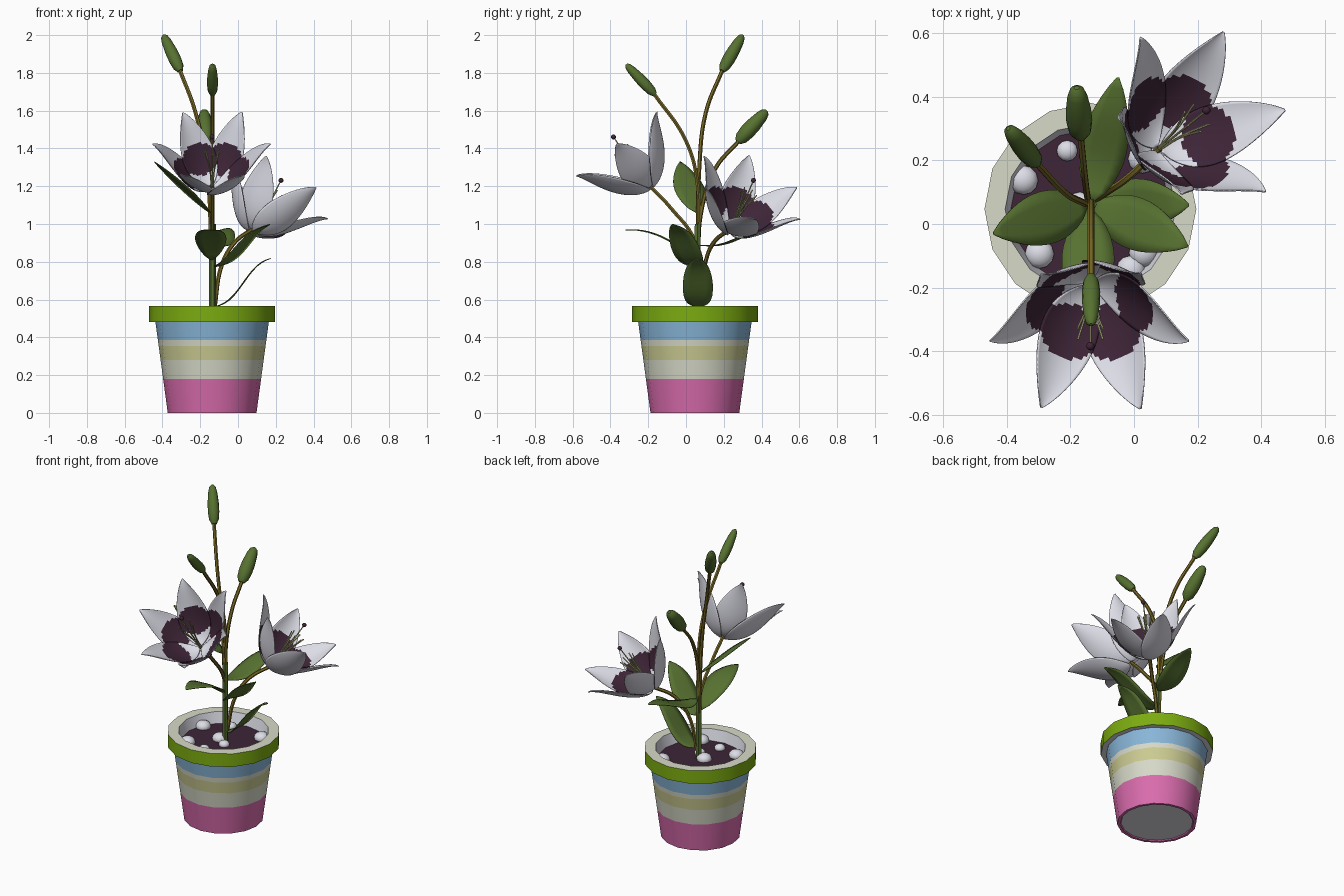
import bpy, bmesh, math
from mathutils import Vector, Matrix

if "Cube" in bpy.data.objects:
    bpy.data.objects.remove(bpy.data.objects["Cube"])

def material(name, rgb):
    m = bpy.data.materials.new(name)
    m.diffuse_color = (*rgb, 1)
    m.use_nodes = True
    m.node_tree.nodes["Principled BSDF"].inputs["Base Color"].default_value = m.diffuse_color
    return m

WHITE = material("petal_white", (0.72, 0.72, 0.80))
MAROON = material("dark_maroon", (0.048, 0.018, 0.038))
STEM = material("stem_olive", (0.19, 0.14, 0.02))
LEAF = material("leaf_green", (0.095, 0.165, 0.03))
LIME = material("rim_lime", (0.20, 0.41, 0.005))
PINK = material("stripe_pink", (0.70, 0.15, 0.42))
BLUE = material("stripe_blue", (0.25, 0.47, 0.69))
YELLOW = material("stripe_yellow", (0.60, 0.60, 0.29))
CREAM = material("stripe_cream", (0.68, 0.70, 0.58))

CX, CY = -0.137, 0.047  # pot centre


def add_object(name, verts, faces, mats, indices=None):
    me = bpy.data.meshes.new(name)
    me.from_pydata([tuple(v) for v in verts], [], faces)
    for m in mats:
        me.materials.append(m)
    if indices:
        me.polygons.foreach_set("material_index", indices)
    ob = bpy.data.objects.new(name, me)
    bpy.context.collection.objects.link(ob)
    return ob


def lathe(name, profile, mats, seg_mats, sides, matrix):
    """Revolve (radius, height) points around z; both ends are capped."""
    verts, faces, idx = [], [], []
    for r, z in profile:
        for k in range(sides):
            a = 2 * math.pi * k / sides
            verts.append(matrix @ Vector((r * math.cos(a), r * math.sin(a), z)))
    for i in range(len(profile) - 1):
        for k in range(sides):
            n = (k + 1) % sides
            faces.append((i * sides + k, i * sides + n, (i + 1) * sides + n, (i + 1) * sides + k))
            idx.append(seg_mats[i + 1])
    faces.append(tuple(reversed(range(sides))))
    last = (len(profile) - 1) * sides
    faces.append(tuple(range(last, last + sides)))
    idx += [seg_mats[0], seg_mats[-1]]
    return add_object(name, verts, faces, mats, idx)


def sheets(name, funcs, rows, cols, mats, rule=None, thickness=0.004):
    """Thin surfaces from functions of t (0..1 along) and u (-1..1 across)."""
    verts, faces, idx = [], [], []
    for f in funcs:
        b = len(verts)
        verts += [f(i / rows, 2 * j / cols - 1) for i in range(rows + 1) for j in range(cols + 1)]
        for i in range(rows):
            for j in range(cols):
                p = b + i * (cols + 1) + j
                q = p + cols + 1
                faces.append((p, q, q + 1, p + 1))
                idx.append(int(rule((i + .5) / rows, 2 * (j + .5) / cols - 1)) if rule else 0)
    ob = add_object(name, verts, faces, mats, idx)
    mod = ob.modifiers.new("thickness", 'SOLIDIFY')
    mod.thickness = thickness
    mod.offset = -1
    mod.material_offset = -1  # the back is always the first colour
    return ob


def tube(name, paths, radius, mat):
    cu = bpy.data.curves.new(name, 'CURVE')
    cu.dimensions = '3D'
    cu.bevel_depth = radius
    cu.bevel_resolution = 1
    cu.resolution_u = 6
    cu.use_fill_caps = True
    for pts in paths:
        sp = cu.splines.new('BEZIER')
        sp.bezier_points.add(len(pts) - 1)
        for bp, p in zip(sp.bezier_points, pts):
            bp.co = p
            bp.handle_left_type = bp.handle_right_type = 'AUTO'
    tmp = bpy.data.objects.new(name + "_curve", cu)
    me = bpy.data.meshes.new_from_object(tmp)
    bpy.data.objects.remove(tmp)
    me.materials.clear()
    me.materials.append(mat)
    bpy.context.collection.objects.link(bpy.data.objects.new(name, me))


def balls(name, items, mat):
    bm = bmesh.new()
    for p, r, squash in items:
        m = Matrix.Translation(p) @ Matrix.Diagonal((r, r, r * squash, 1))
        bmesh.ops.create_uvsphere(bm, u_segments=12, v_segments=8, radius=1, matrix=m)
    me = bpy.data.meshes.new(name)
    bm.to_mesh(me)
    bm.free()
    me.materials.append(mat)
    bpy.context.collection.objects.link(bpy.data.objects.new(name, me))


# Striped pot with rim, inner wall and soil
def wall(z):
    return (0.235 + 0.065 * z / 0.48, z)

pot_profile = [(.213, .006), (.218, 0), wall(0), wall(.18), wall(.28), wall(.355), wall(.385),
               wall(.48), (.333, .48), (.333, .565), (.268, .565), (.25, .495)]
lathe("pot", pot_profile, [PINK, CREAM, YELLOW, BLUE, LIME, WHITE, MAROON],
      [5, 0, 0, 0, 1, 2, 1, 3, 5, 4, 1, 5, 6], 16, Matrix.Translation((CX, CY, 0)))

# White pebbles on the soil
spots = [(-.347, .138), (-.297, -.094), (-.01, -.145), (.027, .205), (.03, -.09),
         (-.17, .055), (-.10, .0), (-.21, .23), (-.16, -.12)]
balls("pebbles", [((x, y, .503), .046 if i < 6 else .033, .75) for i, (x, y) in enumerate(spots)], WHITE)

# Main stalk and branching stems
tube("main_stalk", [[(-.135, .06, .48), (-.135, .06, .75), (-.135, .062, 1.0)]], .018, LEAF)
flower_spots = [((-.137, -.19, 1.20), 0), ((.077, .235, .97), 129)]
tube("stems", [
    [(-.135, .06, .6), (-.135, .05, .9), (-.135, -.085, 1.09), (-.137, -.195, 1.205)],
    [(-.125, .065, .55), (-.085, .10, .785), (-.02, .145, .90), (.08, .237, .975)],
    [(-.14, .065, .8), (-.165, .07, 1.29), (-.225, .105, 1.59), (-.31, .195, 1.82)],
    [(-.135, .06, .8), (-.135, .058, 1.235), (-.135, -.005, 1.45), (-.135, -.17, 1.69)],
    [(-.137, .065, .8), (-.145, .078, 1.05), (-.155, .153, 1.29), (-.168, .28, 1.44)],
], .011, STEM)

# Closed buds: base, tip, radius
bud_shape = [(.45, 0), (.85, .12), (1, .32), (.97, .55), (.78, .82), (.55, .95), (.2, 1)]
for i, (a, b, r) in enumerate([((-.305, .19, 1.81), (-.395, .30, 2.0), .034),
                               ((-.135, -.164, 1.685), (-.135, -.317, 1.845), .029),
                               ((-.168, .274, 1.435), (-.18, .428, 1.60), .041)]):
    a, b = Vector(a), Vector(b)
    d = b - a
    mat = Matrix.Translation(a) @ d.to_track_quat('Z', 'Y').to_matrix().to_4x4()
    lathe(f"bud_{i + 1}", [(s * r, h * d.length) for s, h in bud_shape], [LEAF], [0] * 8, 12, mat)


# Leaves: base, tip, half width, upward bulge, s-shaped wave
def leaf(base, tip, half, bulge, wave):
    a, b = Vector(base), Vector(tip)
    side = Vector((0, 0, 1)).cross(b - a).normalized()

    def f(t, u):
        w = half * math.sin(math.pi * t ** .85) ** .85 + .004
        lift = 4 * bulge * t * (1 - t) - wave * math.sin(2 * math.pi * t) - .06 * abs(u) * w
        return a.lerp(b, t) + side * (u * w) + Vector((0, 0, lift))
    return f

sheets("leaves", [leaf(*v) for v in [
    ((-.13, .07, .89), (-.05, .46, .98), .07, -.01, .012),
    ((-.145, .06, 1.06), (-.44, -.03, 1.33), .08, .01, 0),
    ((-.14, .05, .81), (-.15, -.32, .97), .079, .05, 0),
    ((-.12, .065, .565), (.172, .06, .82), .076, 0, .025),
    ((-.13, .06, .775), (.168, -.07, 1.0), .078, 0, .02)]], 12, 4, [LEAF])


# Open flowers: six petals with a dark blotch inside, filaments and pistil
def petal(frame, k):
    ang = k * math.pi / 3
    rad = Vector((math.cos(ang), math.sin(ang), 0))
    tan = Vector((-math.sin(ang), math.cos(ang), 0))
    drop = .012 * (k % 2)  # alternate petals sit slightly outside

    def f(t, u):
        w = .09 * math.sin(math.pi * t ** .92) + .006 * (1 - t) + .002
        cup = .16 * w * u * u
        height = .287 * (1.3 * t ** 1.9 - .3 * t ** 6)
        return frame @ (rad * (.01 + .298 * t - cup + drop * .5) + tan * (u * w)
                        + Vector((0, 0, height + cup - drop * (1 - t))))
    return f

def blotch(t, u):
    return ((t - .43) / .2) ** 2 + (u / 1.12) ** 2 < 1

for n, (pos, az) in enumerate(flower_spots, 1):
    frame = (Matrix.Translation(pos) @ Matrix.Rotation(math.radians(az), 4, 'Z')
             @ Matrix.Rotation(math.radians(38.4), 4, 'X'))
    sheets(f"flower_{n}_petals", [petal(frame, k) for k in range(6)],
           32, 20, [WHITE, MAROON], blotch)
    lines = [[frame @ Vector((0, 0, 0)), frame @ Vector((0, 0, .17)), frame @ Vector((0, .01, .325))]]
    for k in range(6):
        a = (k + .5) * math.pi / 3
        c, s = math.cos(a), math.sin(a)
        lines.append([frame @ Vector((c * r, s * r, h)) for r, h in [(.005, .01), (.016, .13), (.045, .25)]])
    tube(f"flower_{n}_filaments", lines, .0035, YELLOW)
    balls(f"flower_{n}_pistil_tip", [(frame @ Vector((0, .01, .325)), .013, 1)], MAROON)

# Smooth shading with sharp creases kept
bpy.ops.object.select_all(action='SELECT')
bpy.context.view_layer.objects.active = bpy.data.objects["pot"]
bpy.ops.object.shade_smooth_by_angle(angle=math.radians(35))
